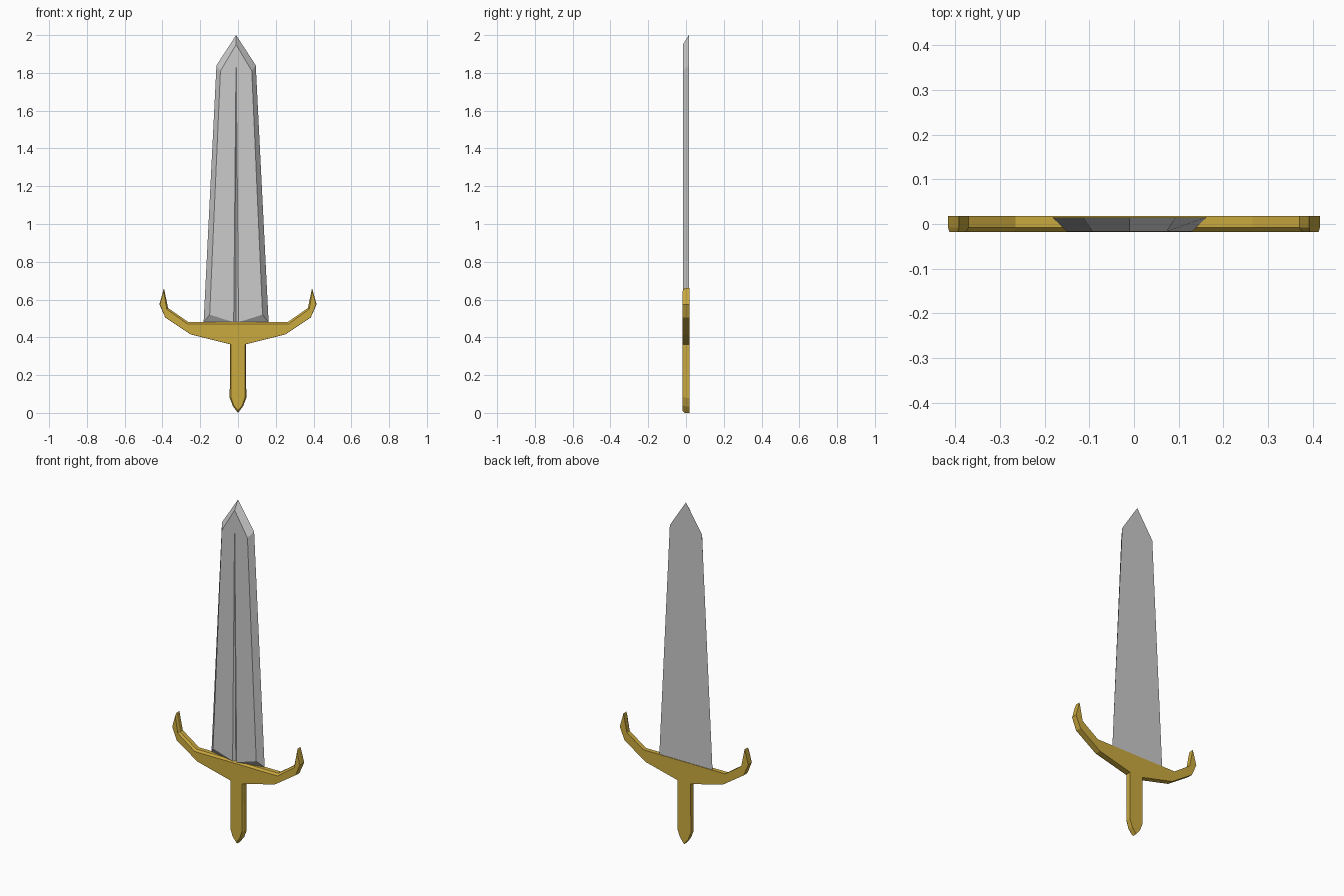
import bpy

if "Cube" in bpy.data.objects:
    bpy.data.objects.remove(bpy.data.objects["Cube"])

GOLD = bpy.data.materials.new("gold")
GOLD.diffuse_color = (0.60, 0.40, 0.05, 1)
GOLD.use_nodes = True
GOLD.node_tree.nodes["Principled BSDF"].inputs["Base Color"].default_value = GOLD.diffuse_color


def make(name, verts, faces, material=None):
    mesh = bpy.data.meshes.new(name)
    mesh.from_pydata(verts, [], faces)
    mesh.validate()
    obj = bpy.data.objects.new(name, mesh)
    bpy.context.collection.objects.link(obj)
    if material:
        mesh.materials.append(material)
    return obj


def loft(name, rings, material):
    """Join (profile, y) rings from back to front and cap both ends."""
    n = len(rings[0][0])
    verts = [(x, y, z) for profile, y in rings for x, z in profile]
    faces = [tuple(range(n))[::-1],
             tuple(range((len(rings) - 1) * n, len(rings) * n))]
    for r in range(len(rings) - 1):
        for i in range(n):
            j = (i + 1) % n
            faces.append((r * n + i, r * n + j, r * n + n + j, r * n + n + i))
    return make(name, verts, faces, material)


def mirrored(half):
    """Right half profile, bottom to top, with both end points on x = 0."""
    return half + [(-x, z) for x, z in half[-2:0:-1]]


# Hilt: grip and upswept guard in one piece, chamfered at the front
outer = [(0, 0), (0.027, 0.035), (0.044, 0.08), (0.042, 0.363),
         (0.25, 0.415), (0.385, 0.505), (0.416, 0.575), (0.392, 0.66),
         (0.370, 0.555), (0.265, 0.482), (0, 0.482)]
inner = [(0, 0.012), (0.023, 0.04), (0.037, 0.083), (0.037, 0.363),
         (0.25, 0.416), (0.385, 0.506), (0.413, 0.575), (0.394, 0.645),
         (0.377, 0.549), (0.268, 0.471), (0, 0.471)]
loft("hilt", [(mirrored(outer), 0.018), (mirrored(outer), -0.008),
              (mirrored(inner), -0.018)], GOLD)

# Blade: flat back, bevelled edges, tapering V groove down the front
CX, BACK, FRONT, GROOVE = -0.01, 0.015, -0.017, -0.006
verts = [(CX + x, y, z) for x, y, z in [
    (-0.172, BACK, 0.48), (0.172, BACK, 0.48), (0.104, BACK, 1.84),
    (0, BACK, 2.0), (-0.104, BACK, 1.84),
    (-0.14, FRONT, 0.52), (0.14, FRONT, 0.52), (0.083, FRONT, 1.81),
    (0, FRONT, 1.95), (-0.083, FRONT, 1.81),
    (-0.013, FRONT, 0.48), (0.013, FRONT, 0.48),
    (0, GROOVE, 0.48), (0, FRONT, 1.91)]]
faces = [(0, 4, 3, 2, 1),                       # back
         (1, 2, 7, 6), (2, 3, 8, 7),            # right bevels
         (3, 4, 9, 8), (4, 0, 5, 9),            # left bevels
         (0, 10, 5), (1, 6, 11),                # base bevels
         (5, 10, 13, 8, 9), (6, 7, 8, 13, 11),  # front panels
         (10, 12, 13), (12, 11, 13),            # groove
         (0, 1, 11, 12, 10)]                    # underside
make("blade", verts, faces)
